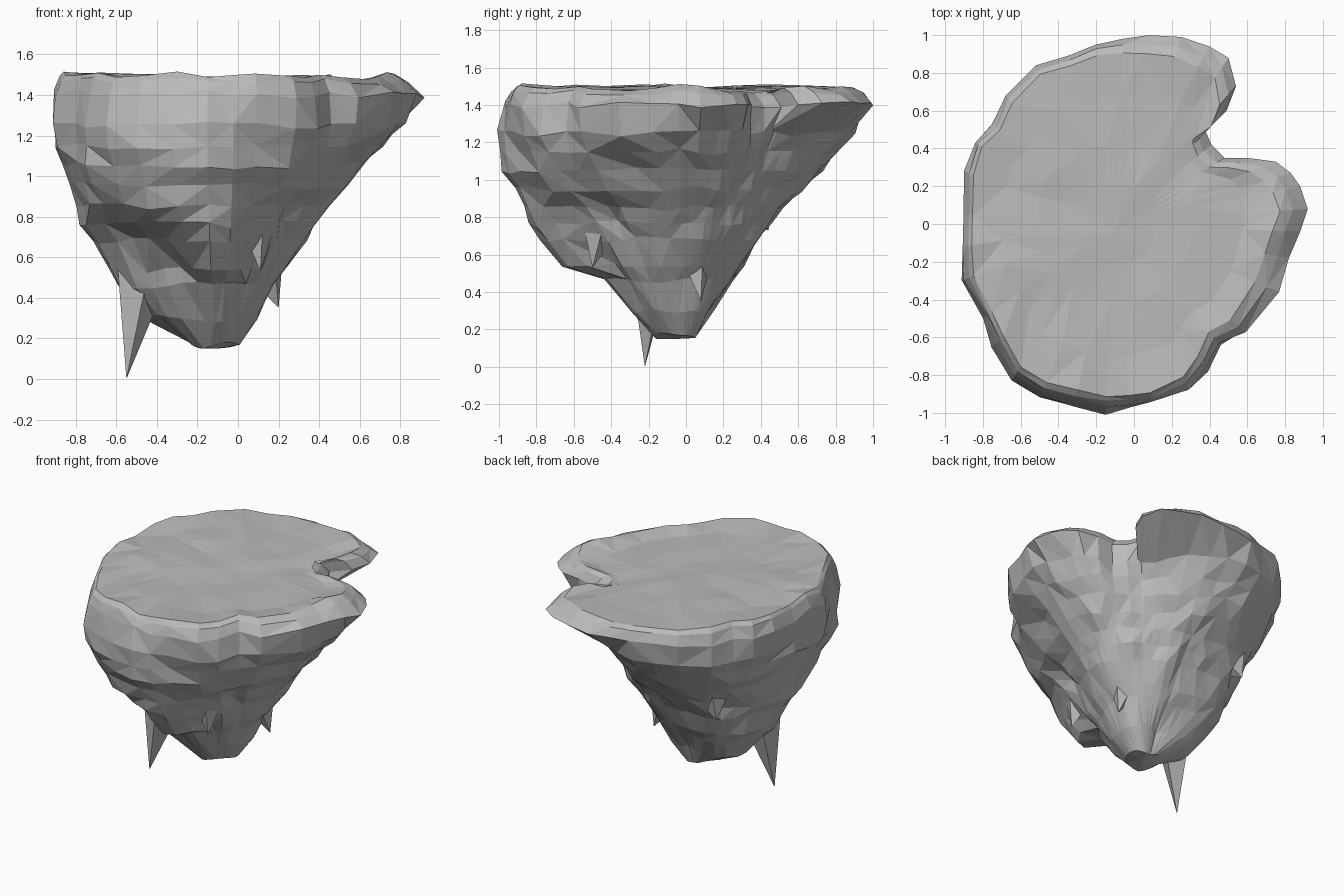
import bpy, bmesh, math, random
from mathutils import Vector, noise

random.seed(4)
cube = bpy.data.objects.get("Cube")
if cube:
    bpy.data.objects.remove(cube)

stone = bpy.data.materials.new("grey stone")
stone.use_nodes = True
grey = (0.5, 0.5, 0.5, 1)
stone.diffuse_color = grey
stone.node_tree.nodes["Principled BSDF"].inputs["Base Color"].default_value = grey

CENTRE = Vector((-0.1, 0, 0))

# Plan outline of the island rim, in hundredths, with the notch between two lobes
OUTLINE = [
    (92, 8), (88, 20), (83, 27), (75, 33), (60, 35), (48, 35), (41, 42),
    (37, 51), (49, 60), (54, 73), (50, 88), (40, 94), (25, 99), (8, 100),
    (-6, 98), (-20, 95), (-35, 89), (-52, 84), (-68, 68), (-75, 53), (-84, 43),
    (-90, 28), (-91, 5), (-92, -12), (-92, -30), (-80, -50), (-75, -65),
    (-65, -83), (-50, -92), (-32, -97), (-15, -100), (-2, -99), (10, -97),
    (30, -90), (39, -78), (46, -64), (60, -58), (77, -36), (82, -18), (88, -4)]

# Rock radius in sixteen directions (hundredths) at falling heights
FLANKS = {
    1.25: (93, 81, 62, 77, 90, 92, 90, 82, 79, 87, 98, 100, 100, 94, 88, 89),
    1.05: (73, 67, 55, 61, 71, 76, 76, 74, 75, 80, 92, 96, 97, 86, 74, 71),
    0.85: (56, 53, 46, 49, 51, 56, 62, 64, 68, 70, 80, 86, 88, 68, 55, 53),
    0.68: (43, 42, 38, 39, 36, 42, 52, 57, 61, 62, 60, 64, 79, 53, 44, 42),
    0.54: (34, 33, 31, 31, 28, 33, 43, 49, 54, 56, 50, 46, 68, 43, 36, 34),
    0.46: (28, 27, 26, 24, 22, 26, 35, 42, 49, 52, 46, 42, 44, 36, 30, 28),
    0.30: (20, 18, 15, 13, 11, 14, 22, 30, 34, 36, 34, 30, 28, 24, 22, 21),
    0.17: (10, 9, 8, 6, 5, 6, 8, 10, 12, 14, 16, 18, 16, 14, 12, 11)}


def add_object(name, bm):
    bmesh.ops.recalc_face_normals(bm, faces=bm.faces)
    mesh = bpy.data.meshes.new(name)
    bm.to_mesh(mesh)
    bm.free()
    mesh.materials.append(stone)
    obj = bpy.data.objects.new(name, mesh)
    bpy.context.collection.objects.link(obj)


arms = [Vector((x / 100, y / 100, 0)) - CENTRE for x, y in OUTLINE]


def ring(bm, height, radius_of, rough_radius, rough_height, tilt=0):
    """Ring of vertices whose bumps vary smoothly; tilt lowers the left side."""
    verts = []
    for arm in arms:
        reach = radius_of(arm)
        spot = arm.normalized() * reach + Vector((0, 0, height))
        reach += noise.noise(spot * 7) * rough_radius
        point = CENTRE + arm.normalized() * reach
        bump = noise.noise(spot * 5 + Vector((9, 4, 2))) * rough_height
        point.z = height + bump - tilt * point.x
        verts.append(bm.verts.new(point))
    return verts


def plateau(core, share):
    """Inner top ring: round near the core, following the outline further out."""
    return lambda arm: core * (1 - share) + arm.length * 0.88 * share


def shoulder(share):
    """Rim ring, bevelled widest on the left lobes and bulging at the front."""
    def radius(arm):
        angle = math.atan2(arm.y, arm.x)
        bevel = 0.06 + 0.09 * max(0, math.cos(angle - 0.2))
        bulge = 0.035 * max(0, math.cos(angle + 1.9))
        return arm.length * (1 - bevel * share - bulge)
    return radius


def flank(row):
    """Flank ring, blended between neighbouring directions of a row."""
    def radius(arm):
        place = (math.atan2(arm.y, arm.x) / math.tau % 1) * len(row)
        low = int(place) % len(row)
        blend = place - int(place)
        reach = row[low] * (1 - blend) + row[(low + 1) % len(row)] * blend
        return min(reach / 100, arm.length)
    return radius


# Island: worn flat top, rounded rim and ragged flanks tapering to the base
bm = bmesh.new()
rings = [ring(bm, 1.482, plateau(0.22, 0), 0, 0.01, 0.03),
         ring(bm, 1.482, plateau(0.42, 0), 0.03, 0.015, 0.03),
         ring(bm, 1.482, plateau(0.42, 0.6), 0.03, 0.02, 0.03),
         ring(bm, 1.492, shoulder(1), 0.02, 0.04, 0.01),
         ring(bm, 1.465, shoulder(0.5), 0.02, 0.04, 0.01),
         ring(bm, 1.4, shoulder(0), 0, 0.05)]

levels = list(FLANKS.items())
for index, (height, row) in enumerate(levels):
    rings.append(ring(bm, height, flank(row), 0.03, 0.04))
    # A halfway level keeps the facets small on the tall upper flanks
    if index < 3:
        below, next_row = levels[index + 1]
        middle = [(a + b) / 2 for a, b in zip(row, next_row)]
        rings.append(ring(bm, (height + below) / 2, flank(middle), 0.05, 0.04))

count = len(arms)
for upper, lower in zip(rings, rings[1:]):
    for i in range(count):
        j = (i + 1) % count
        a, b, c, d = upper[i], upper[j], lower[j], lower[i]
        if random.random() < 0.5:
            bm.faces.new((a, b, c))
            bm.faces.new((a, c, d))
        else:
            bm.faces.new((a, b, d))
            bm.faces.new((b, c, d))

for edge_ring, height in ((rings[0], 1.485), (rings[-1], 0.15)):
    hub = bm.verts.new(CENTRE + Vector((0, -0.04, height)))
    for i in range(count):
        bm.faces.new((edge_ring[i], edge_ring[(i + 1) % count], hub))
add_object("island_rock", bm)


# Stalactites: four-sided shards hanging from the flanks
def stalactite(name, base, tip, radius):
    """The shard's root tilts up and in so that it sinks into the rock."""
    shard = bmesh.new()
    base = Vector(base)
    apex = shard.verts.new(tip)
    outward = Vector((base.x, base.y, 0)).normalized()
    corners = []
    for k in range(4):
        turn = math.tau * k / 4 + 0.4
        offset = Vector((math.cos(turn), math.sin(turn), 0))
        offset.z = offset.dot(outward)
        corners.append(shard.verts.new(base + offset * radius))
    for k in range(4):
        shard.faces.new((corners[k], corners[(k + 1) % 4], apex))
    shard.faces.new(corners)
    add_object(name, shard)


stalactite("large_stalactite", (-0.5, -0.19, 0.44), (-0.55, -0.22, 0), 0.1)
stalactite("left_stalactite", (0.15, 0.06, 0.56), (0.2, 0.08, 0.35), 0.08)
stalactite("upper_left_stalactite", (0.3, 0.01, 0.88), (0.33, 0.02, 0.67), 0.1)
stalactite("front_stalactite", (0.09, -0.48, 0.78), (0.11, -0.5, 0.53), 0.1)
stalactite("back_stalactite", (-0.49, 0.38, 0.9), (-0.55, 0.44, 0.73), 0.12)
stalactite("right_stalactite", (-0.5, 0.17, 0.72), (-0.56, 0.19, 0.59), 0.08)
stalactite("base_stalactite", (-0.04, 0, 0.32), (0, 0, 0.17), 0.07)
